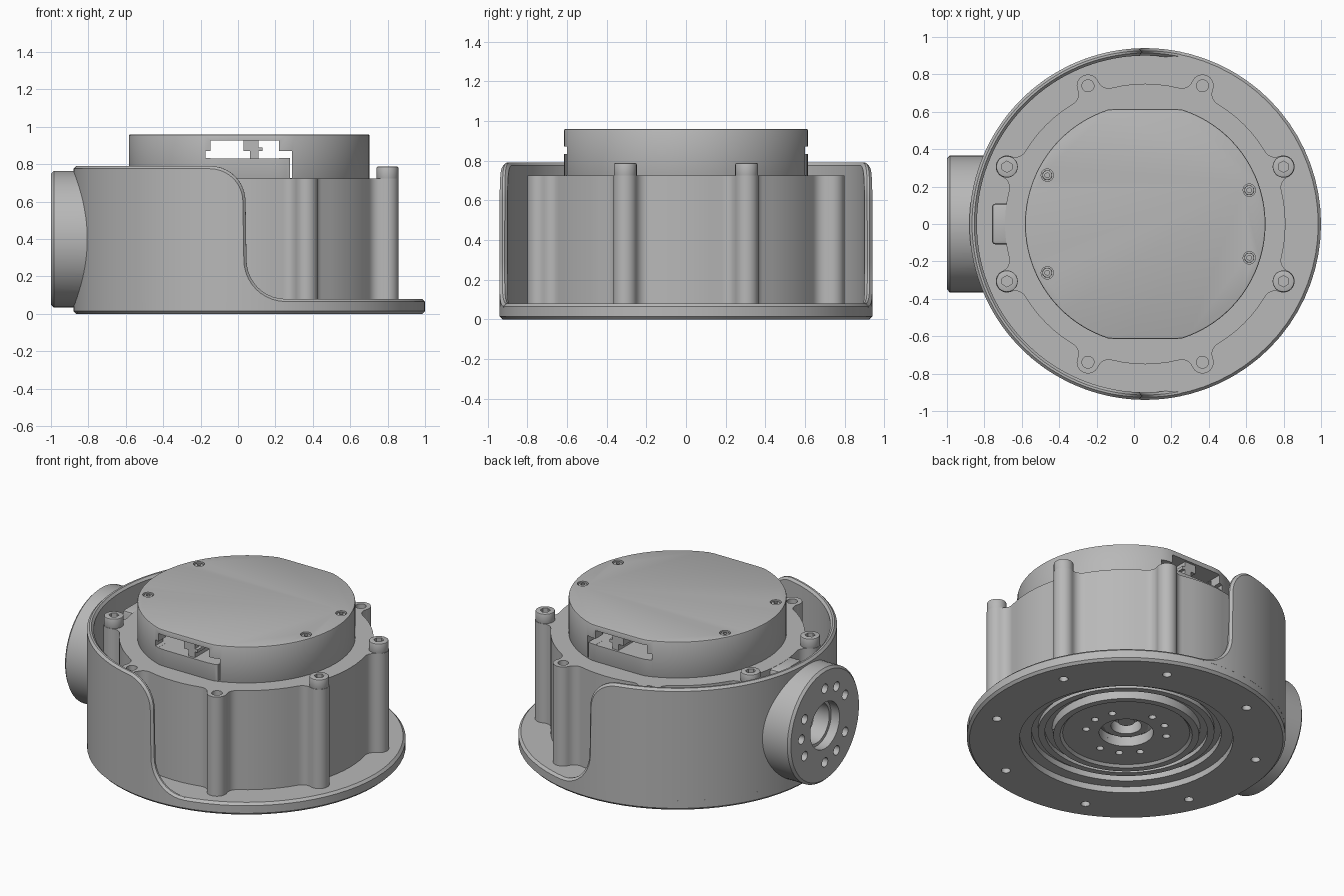
import bpy, bmesh
from math import sin, cos, acos, atan2, pi, radians
from mathutils import Matrix, Vector

if "Cube" in bpy.data.objects:
    bpy.data.objects.remove(bpy.data.objects["Cube"])

CX, R, R_IN = 0.06, 0.94, 0.90      # shell centre and radii
grey = bpy.data.materials.new("machined_grey")
grey.use_nodes = True
grey.diffuse_color = (0.48, 0.48, 0.48, 1)
grey.node_tree.nodes["Principled BSDF"].inputs["Base Color"].default_value = grey.diffuse_color
parts = []


def make(name, bm):
    bmesh.ops.recalc_face_normals(bm, faces=bm.faces)
    mesh = bpy.data.meshes.new(name)
    bm.to_mesh(mesh)
    bm.free()
    mesh.materials.append(grey)
    ob = bpy.data.objects.new(name, mesh)
    bpy.context.collection.objects.link(ob)
    parts.append(ob)
    return ob


def bake(ob):
    bpy.context.view_layer.update()
    dg = bpy.context.evaluated_depsgraph_get()
    mesh = bpy.data.meshes.new_from_object(ob.evaluated_get(dg))
    ob.modifiers.clear()
    ob.data = mesh
    return ob


def cut(ob, *cutters):
    for c in cutters:
        m = ob.modifiers.new("cut", "BOOLEAN")
        m.operation, m.solver, m.object = "DIFFERENCE", "EXACT", c
    bake(ob)
    for c in cutters:
        parts.remove(c)
        bpy.data.objects.remove(c)


def bevel(ob, width):
    m = ob.modifiers.new("bevel", "BEVEL")
    m.width, m.segments, m.limit_method, m.angle_limit = width, 2, "ANGLE", radians(50)
    return bake(ob)


def prism(name, outline, z0, z1):
    bm = bmesh.new()
    face = bm.faces.new([bm.verts.new((x, y, z0)) for x, y in outline])
    new = bmesh.ops.extrude_face_region(bm, geom=[face])["geom"]
    bmesh.ops.translate(bm, vec=(0, 0, z1 - z0),
                        verts=[v for v in new if isinstance(v, bmesh.types.BMVert)])
    return make(name, bm)


def box(name, x0, x1, y0, y1, z0, z1):
    return prism(name, [(x0, y0), (x1, y0), (x1, y1), (x0, y1)], z0, z1)


def pegs(name, spots, r, z0, z1, sides=24, frame=Matrix()):
    bm = bmesh.new()
    for x, y in spots:
        bmesh.ops.create_cone(bm, cap_ends=True, segments=sides, radius1=r, radius2=r,
                              depth=z1 - z0,
                              matrix=frame @ Matrix.Translation((x, y, (z0 + z1) / 2)))
    return make(name, bm)


def lathe(name, profile, frame=Matrix.Translation((CX, 0, 0)), steps=72):
    # Closed profile of (radius, height) spun about the frame's z axis
    bm = bmesh.new()
    rings = [[bm.verts.new(frame @ Vector((r * cos(a), r * sin(a), z))) for r, z in profile]
             for a in (2 * pi * i / steps for i in range(steps))]
    n = len(profile)
    for i, ring in enumerate(rings):
        nxt = rings[(i + 1) % steps]
        for j in range(n):
            k = (j + 1) % n
            bm.faces.new((ring[j], ring[k], nxt[k], nxt[j]))
    return make(name, bm)


def polar(r, degs, cx=CX):
    return [(cx + r * cos(radians(d)), r * sin(radians(d))) for d in degs]


def sweep(a, b, n):
    return [a + (b - a) * i / n for i in range(n + 1)]


lug_angles = [22.5 + 45 * i for i in range(8)]
clusters = [c + d for c in (0, 120, 240) for d in (-30, 0, 30)]

# Base flange with stepped opening and screw holes
base = lathe("base_flange", [(0.63, 0), (0.925, 0), (R, 0.015), (R, 0.065), (0.925, 0.08),
                             (0.56, 0.08), (0.56, 0.04), (0.63, 0.04)])
cut(base, pegs("holes", polar(0.8, lug_angles), 0.027, -0.1, 0.06))

# Wraparound wall: half swept along its curved rim, then mirrored
EDGE = 0.014
rim = [((CX + R * cos(t), 0.79), (0, -1)) for t in sweep(pi, acos((-0.15 - CX) / R), 30)[:-1]]
rim += [((-0.15 + 0.19 * cos(t), 0.6 + 0.19 * sin(t)), (-cos(t), -sin(t)))
        for t in sweep(pi / 2, 0, 10)]
rim += [((0.255 + 0.21 * cos(t), 0.29 + 0.21 * sin(t)), (cos(t), sin(t)))
        for t in sweep(pi, 1.5 * pi, 10)]
bm = bmesh.new()
sections = []
for (x, z), (nx, nz) in rim:
    xi, zi = x + nx * EDGE, z + nz * EDGE
    section = []
    for r, px, pz in ((R, xi, 0.06), (R, xi, zi), (R - EDGE, x, z), (R_IN + EDGE, x, z),
                      (R_IN, xi, zi), (R_IN, xi, 0.06)):
        t = acos(max(-1, min(1, (px - CX) / R)))
        section.append(bm.verts.new((CX + r * cos(t), r * sin(t), pz)))
    sections.append(section)
for a, b in zip(sections, sections[1:]):
    for j in range(6):
        k = (j + 1) % 6
        bm.faces.new((a[j], a[k], b[k], b[j]))
bm.faces.new(sections[-1])
wall = make("curved_wall", bm)
mirror = wall.modifiers.new("mirror", "MIRROR")
mirror.use_axis = (False, True, False)
bake(wall)

# Side port: round boss with bore and bolt circle
side = Matrix.Translation((-1, 0, 0.4)) @ Matrix.Rotation(pi / 2, 4, "Y")
cut(wall, pegs("bore", [(0, 0)], 0.13, 0, 0.3, 48, side))
port = lathe("side_port", [(0.15, 0), (0.35, 0), (0.365, 0.015), (0.365, 0.3), (0.13, 0.3),
                           (0.13, 0.06), (0.15, 0.06)], side)
swap = side @ Matrix.Rotation(pi / 2, 4, "Z")
cut(port, pegs("clearance", [(CX, 0)], 0.91, -0.2, 1.2, 72),
    pegs("bolt_holes", polar(0.24, clusters, 0), 0.03, -0.05, 0.07, 20, swap))

# Motor housing: round body with eight filleted screw lugs
BODY, LUG, LR, FIL = 0.75, 0.80, 0.06, 0.06
a = acos((LUG**2 + (BODY + FIL)**2 - (LR + FIL)**2) / (2 * LUG * (BODY + FIL)))
fx, fy = (BODY + FIL) * cos(a), (BODY + FIL) * sin(a)
half = [(LUG + LR * cos(t), LR * sin(t)) for t in sweep(0, atan2(fy, fx - LUG), 8)]
half += [(fx + FIL * cos(t), fy + FIL * sin(t))
         for t in sweep(atan2(-fy, LUG - fx) % (2 * pi), a + pi, 6)[1:]]
arc = [(BODY * cos(t), BODY * sin(t)) for t in sweep(a, pi / 4 - a, 6)[1:-1]]
unit = [(x, -y) for x, y in half[:0:-1]] + half + arc
outline = []
for d in lug_angles:
    c, s = cos(radians(d)), sin(radians(d))
    outline += [(CX + x * c - y * s, x * s + y * c) for x, y in unit]
body = prism("motor_housing", outline, 0.078, 0.725)
open_lugs = [d for d in lug_angles if abs(sin(radians(d))) > 0.7]
bolt_lugs = [d for d in lug_angles if d not in open_lugs]
cut(body, pegs("lug_holes", polar(LUG, open_lugs), 0.032, 0.6, 0.8),
    pegs("shaft_bore", [(CX, 0)], 0.16, 0, 0.2, 48))
bevel(box("cable_tab", -0.76, -0.6, -0.11, 0.11, 0.08, 0.724), 0.02)

# Output hub seen in the underside recess
lathe("bearing_ring", [(0.48, 0.05), (0.52, 0.05), (0.52, 0.09), (0.48, 0.09)])
hub = lathe("output_hub", [(0.16, 0.045), (0.375, 0.045), (0.39, 0.03), (0.43, 0.03),
                           (0.44, 0.1), (0.16, 0.1)])
cut(hub, pegs("hub_holes", polar(0.24, clusters), 0.022, 0, 0.085))
lathe("shaft_collar", [(0.09, 0.09), (0.13, 0.09), (0.16, 0.11), (0.16, 0.16), (0.09, 0.16)])
pegs("shaft_tip", [(CX, 0)], 0.05, 0.12, 0.25)

# Top cover: round, flattened front and back, with a connector window through it
CAP, FLAT, TOP = 0.643, 0.615, 0.96
cap_outline = [(x, max(-FLAT, min(FLAT, y))) for x, y in polar(CAP, range(0, 360, 4))]
cover = bevel(prism("top_cover", cap_outline, 0.715, TOP), 0.008)
cover_spots = polar(0.585, (18, -18, 153.5, -153.5))
cut(cover, pegs("cavity", [(CX, 0)], 0.57, 0.832, 0.925, 72),
    box("window", -0.147, 0.22, -1, 1, 0.832, 0.926),
    box("window_slot", -0.175, 0.29, -1, 1, 0.833, 0.872),
    box("end_gap", 0.278, 0.29, -1, 1, 0.727, 0.85),
    pegs("screw_seats", cover_spots, 0.033, 0.937, 1))

# Connector posts inside the window
for s, label in ((-1, "front"), (1, "back")):
    lo, hi = sorted((s * 0.35, s * 0.6))
    box(label + "_connector_post", 0.03, 0.11, lo, hi, 0.872, 0.935)
    box(label + "_connector_pin", 0.065, 0.11, lo, hi, 0.825, 0.88)
    box(label + "_connector_latch", 0.11, 0.13, lo, hi, 0.87, 0.89)


# Socket head screws
def screws(name, spots, r, z0, z1, depth, edge):
    for i, spot in enumerate(spots):
        head = bevel(pegs(f"{name}_{i + 1}", [spot], r, z0, z1, 28), edge)
        cut(head, pegs("socket", [spot], r * 0.52, z1 - depth, z1 + 0.05, 6))


screws("housing_bolt", polar(LUG, bolt_lugs), 0.058, 0.715, 0.787, 0.035, 0.006)
screws("cover_screw", cover_spots, 0.026, 0.93, 0.955, 0.012, 0.003)

# Smooth curves, crisp edges
bpy.ops.object.select_all(action="DESELECT")
for ob in parts:
    ob.select_set(True)
bpy.context.view_layer.objects.active = parts[0]
bpy.ops.object.shade_smooth_by_angle(angle=radians(30))
